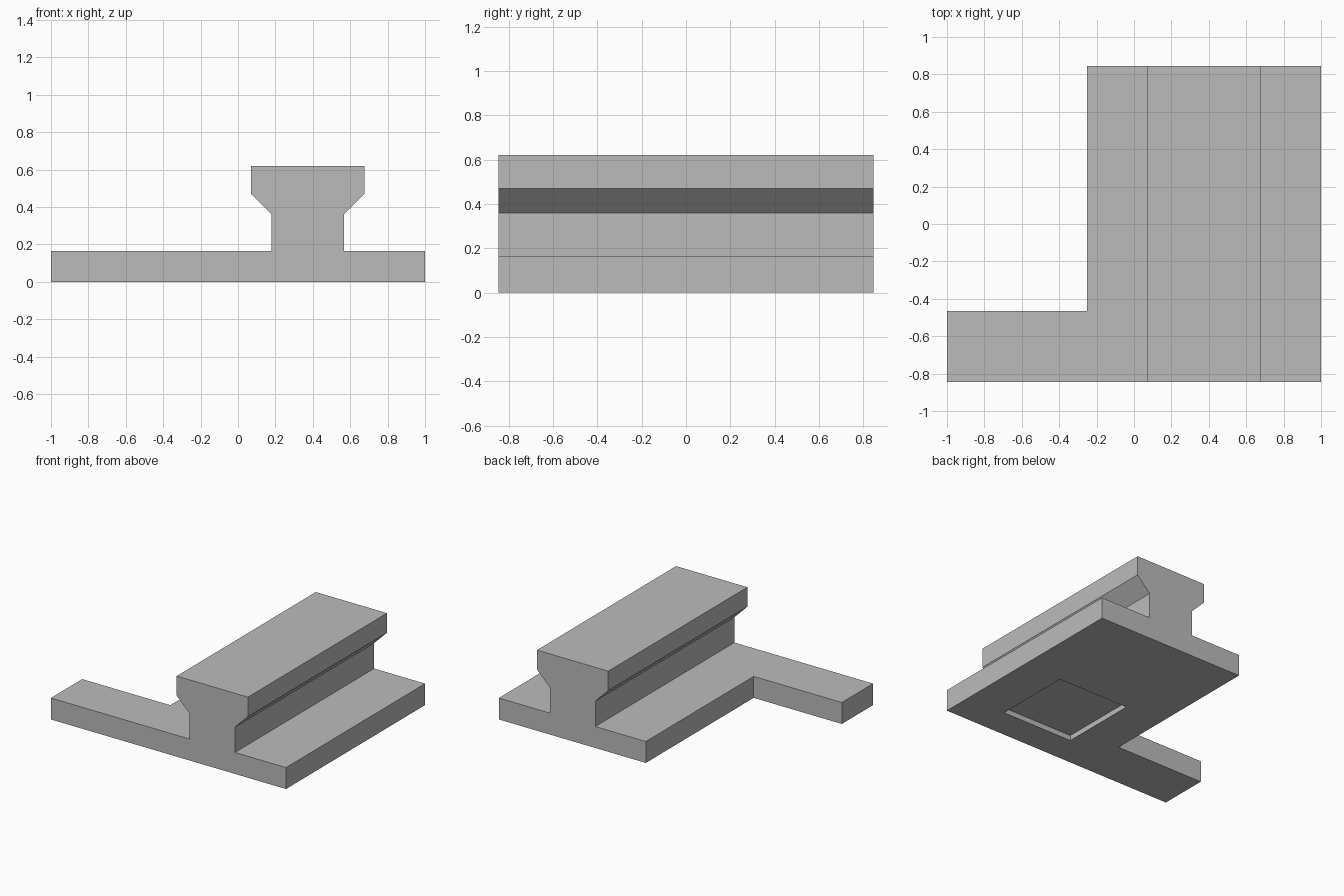
import bpy
import bmesh
from mathutils import Vector

cube = bpy.data.objects.get("Cube")
if cube:
    bpy.data.objects.remove(cube, do_unlink=True)

# One plain grey
grey = bpy.data.materials.new("plain_grey")
grey.use_nodes = True
colour = (0.5, 0.5, 0.5, 1)
grey.diffuse_color = colour
grey.node_tree.nodes["Principled BSDF"].inputs["Base Color"].default_value = colour


def prism(name, outline, sweep):
    """Extrude a closed flat outline along a vector."""
    bm = bmesh.new()
    face = bm.faces.new([bm.verts.new(p) for p in outline])
    result = bmesh.ops.extrude_face_region(bm, geom=[face], use_keep_orig=True)
    moved = [v for v in result["geom"] if isinstance(v, bmesh.types.BMVert)]
    bmesh.ops.translate(bm, verts=moved, vec=Vector(sweep))
    bmesh.ops.recalc_face_normals(bm, faces=bm.faces)
    mesh = bpy.data.meshes.new(name)
    bm.to_mesh(mesh)
    bm.free()
    mesh.materials.append(grey)
    obj = bpy.data.objects.new(name, mesh)
    bpy.context.collection.objects.link(obj)
    return obj


half_depth = 0.845
plate_top = 0.165

# L-shaped base plate with its side arm
plate = [(-1, -half_depth), (1, -half_depth), (1, half_depth),
         (-0.25, half_depth), (-0.25, -0.465), (-1, -0.465)]
base_plate = prism("base_plate", [(x, y, 0) for x, y in plate], (0, 0, plate_top))

# Rail with a narrow neck and a flared head, mirrored about its centre line
rail_x = 0.373
half = [(0.193, plate_top), (0.193, 0.36), (0.303, 0.47), (0.303, 0.62)]
section = half + [(-x, z) for x, z in reversed(half)]
prism("rail", [(rail_x + x, -half_depth, z) for x, z in section],
      (0, 2 * half_depth, 0))

# Shallow square pocket in the underside
pocket = [(0.07, -0.61), (0.675, -0.61), (0.675, 0), (0.07, 0)]
cutter = prism("pocket_cutter", [(x, y, -0.1) for x, y in pocket], (0, 0, 0.14))
cutter.hide_render = True
cutter.hide_viewport = True
cut = base_plate.modifiers.new("pocket", "BOOLEAN")
cut.operation = "DIFFERENCE"
cut.solver = "EXACT"
cut.object = cutter
